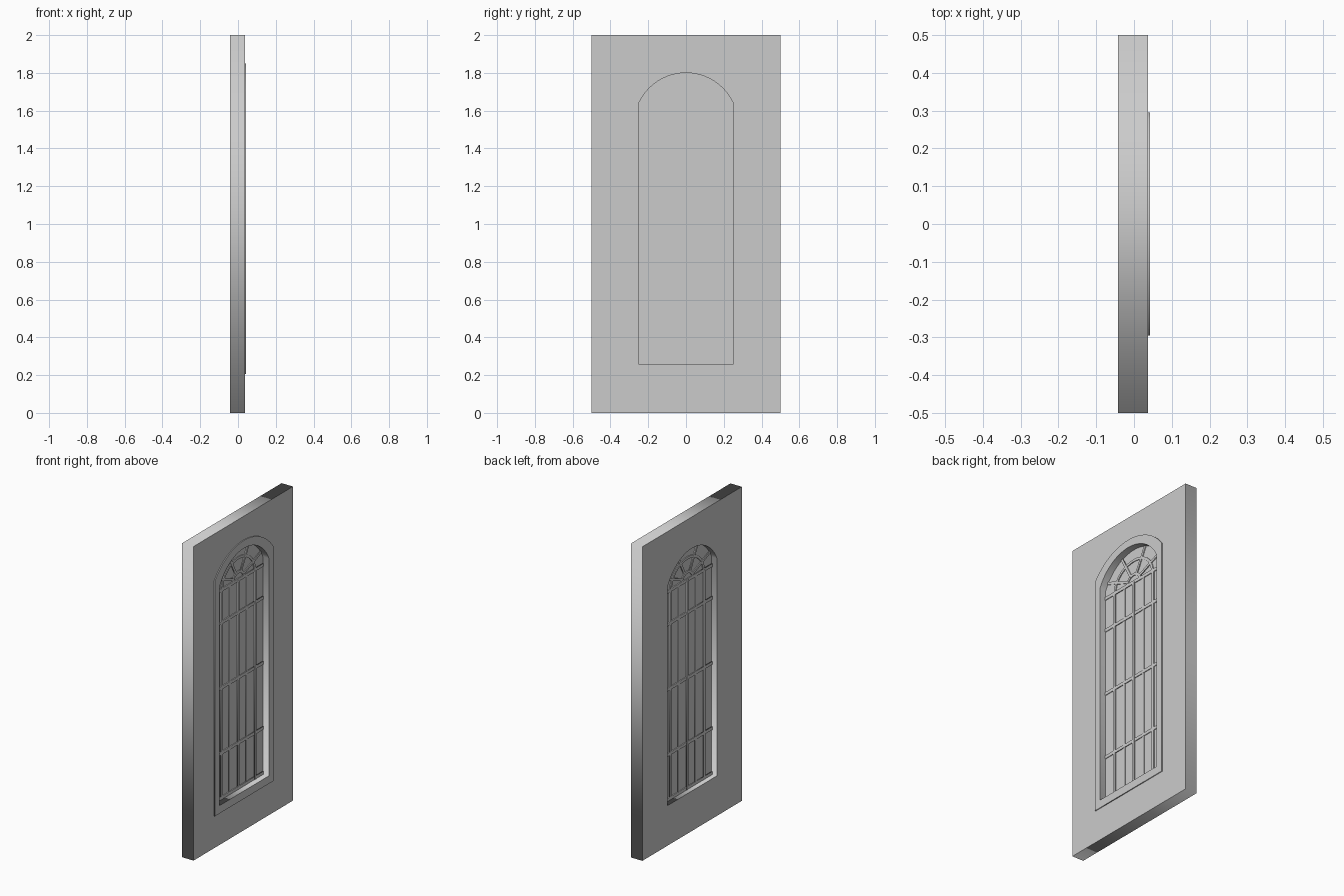
import bpy
from math import sin, cos, pi, radians, hypot, asin

if "Cube" in bpy.data.objects:
    bpy.data.objects.remove(bpy.data.objects["Cube"])


def plate(name, loops, x0, x1):
    """Extrude flat (y, z) outlines from x0 to x1; inner loops become holes."""
    cu = bpy.data.curves.new(name, 'CURVE')
    cu.dimensions = '2D'
    cu.fill_mode = 'BOTH'
    cu.extrude = (x1 - x0) / 2
    for pts in loops:
        sp = cu.splines.new('POLY')
        sp.points.add(len(pts) - 1)
        for p, (y, z) in zip(sp.points, pts):
            p.co = (y, z, 0, 1)
        sp.use_cyclic_u = True
    ob = bpy.data.objects.new(name, cu)
    bpy.context.collection.objects.link(ob)
    ob.rotation_euler = (pi / 2, 0, pi / 2)
    ob.location.x = (x0 + x1) / 2
    bpy.ops.object.select_all(action='DESELECT')
    ob.select_set(True)
    bpy.context.view_layer.objects.active = ob
    bpy.ops.object.convert(target='MESH')
    return bpy.context.object


def arch(half, bottom, spring, top, n=24):
    """Rectangle closed by a segmental arch."""
    rise = top - spring
    r = (half * half + rise * rise) / (2 * rise)
    a = asin(half / r)
    pts = [(-half, bottom), (half, bottom)]
    for i in range(n + 1):
        t = a - 2 * a * i / n
        pts.append((r * sin(t), top - r + r * cos(t)))
    return pts


def strip(path, w):
    """Outline of a bar of width w following a path."""
    left, right = [], []
    for i, (y, z) in enumerate(path):
        a, b = path[max(i - 1, 0)], path[min(i + 1, len(path) - 1)]
        dy, dz = b[0] - a[0], b[1] - a[1]
        k = w / 2 / hypot(dy, dz)
        left.append((y - dz * k, z + dy * k))
        right.append((y + dz * k, z - dy * k))
    return left + right[::-1]


def bar(name, path, w=0.02, depth=0.009):
    plate(name, [strip(path, w)], MID - depth, MID + depth)


BACK, FACE, TRIM = -0.043, 0.037, 0.043
MID = (BACK + FACE) / 2
SPRING = 1.588
opening = arch(0.25, 0.255, 1.64, 1.80)

# Wall slab with arched opening
plate("wall", [[(-0.5, 0), (0.5, 0), (0.5, 2), (-0.5, 2)], opening], BACK, FACE)

# Raised surround on the +x face
plate("window_surround", [arch(0.295, 0.205, 1.70, 1.85), opening], FACE, TRIM)

# Glass pane, set in the middle of the wall
plate("glass", [arch(0.251, 0.254, 1.64, 1.801)], MID - 0.003, MID + 0.003)

# Upright glazing bars
for i in range(-2, 3):
    bar("upright_bar", [(i * 0.085, 0.255), (i * 0.085, SPRING)],
        0.018, 0.007 if i % 2 else 0.009)

# Cross bars
for z in (0.264, 0.55, 0.965, 1.38, SPRING):
    bar("cross_bar", [(-0.25, z), (0.25, z)], 0.02, 0.008)

# Fan tracery: two arcs and radiating spokes
for ry, rz in ((0.165, 0.14), (0.055, 0.05)):
    bar("fan_arc", [(ry * cos(pi * i / 20), SPRING + rz * sin(pi * i / 20))
                    for i in range(21)], 0.016, 0.008)
for deg, r in ((22, 0.245), (62, 0.215), (118, 0.215), (158, 0.245)):
    c, s = cos(radians(deg)), sin(radians(deg))
    bar("fan_spoke", [(0.05 * c, SPRING + 0.05 * s), (r * c, SPRING + r * s)],
        0.016, 0.0085)
